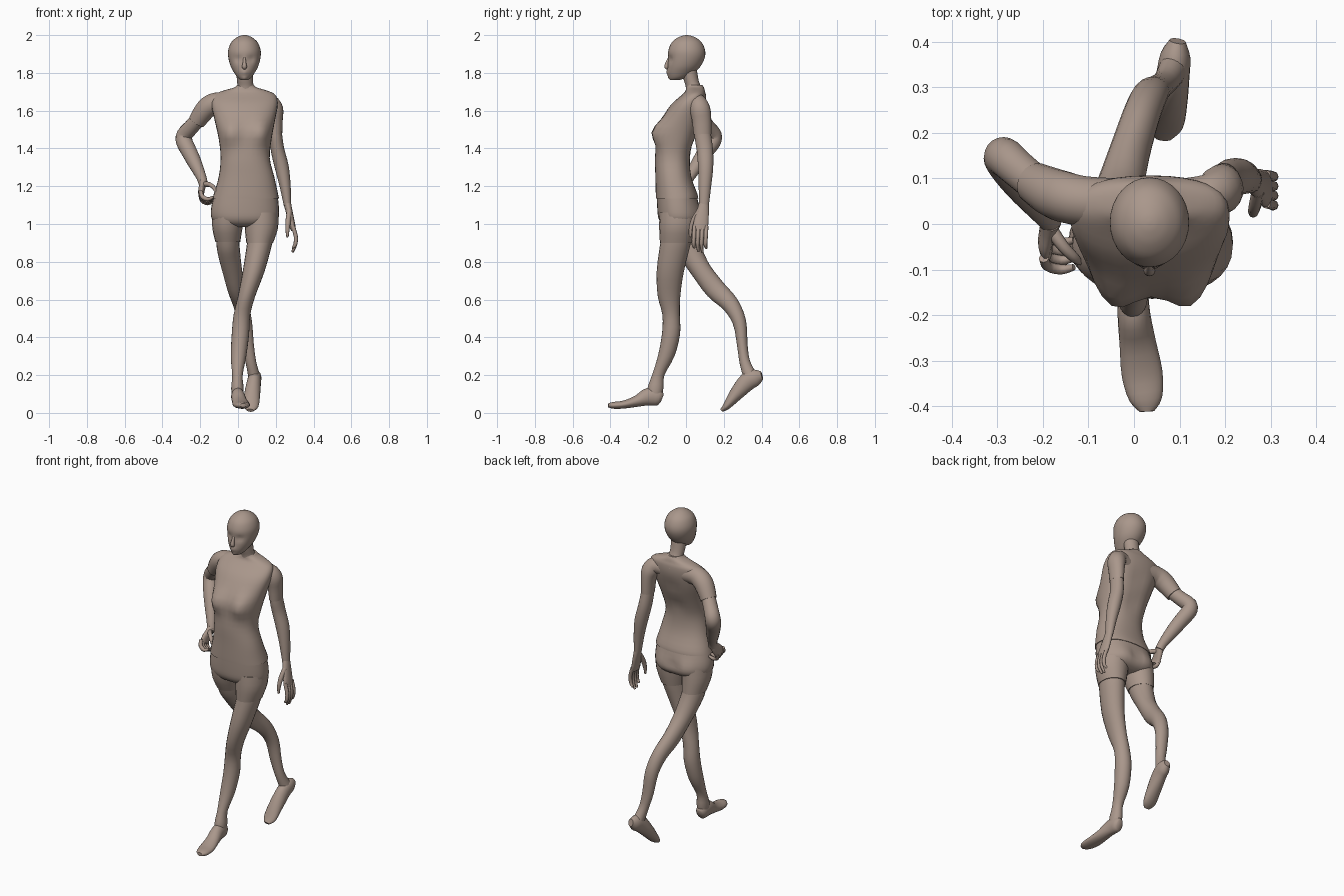
import bpy, bmesh, math
from mathutils import Vector

skin = bpy.data.materials.new("taupe_plastic")
skin.diffuse_color = (0.40, 0.31, 0.26, 1)


def catmull(a, b, c, d, t):
    return [0.5 * (2 * q + (r - p) * t + (2 * p - 5 * q + 4 * r - s) * t * t
                   + (3 * q - p - 3 * r + s) * t ** 3) for p, q, r, s in zip(a, b, c, d)]


def loft(name, pts, flat=False, n=20, steps=3, power=1.0, bumps=(), side=(1, 0, 0)):
    """Loft of elliptic rings; each point is x, y, z, half width, half depth.
    bumps: x, y, z, radius, push along y."""
    p = [q if len(q) == 5 else (*q, q[3]) for q in pts]
    p = [p[0]] + p + [p[-1]]
    rows = [catmull(*p[i:i + 4], s / steps) for i in range(len(p) - 3) for s in range(steps)]
    rows.append(list(p[-1]))
    cen = [Vector(r[:3]) for r in rows]
    bm = bmesh.new()
    rings = []
    for i, r in enumerate(rows):
        t = cen[min(i + 1, len(cen) - 1)] - cen[max(i - 1, 0)]
        t = Vector((0, 0, 1)) if flat else t.normalized()
        u = Vector(side)
        u = (u - t * u.dot(t)).normalized()
        v = t.cross(u)
        ring = []
        for k in range(n):
            a = 2 * math.pi * k / n
            c, s = (math.copysign(abs(f(a)) ** power, f(a)) for f in (math.cos, math.sin))
            co = cen[i] + u * c * max(r[3], 0.002) + v * s * max(r[4], 0.002)
            move = 0
            for bx, by, bz, br, push in bumps:
                move += push * math.exp(-((co - Vector((bx, by, bz))).length / br) ** 2)
            co.y += move
            ring.append(bm.verts.new(co))
        rings.append(ring)
    for a, b in zip(rings, rings[1:]):
        for k in range(n):
            bm.faces.new((a[k], a[(k + 1) % n], b[(k + 1) % n], b[k]))
    bm.faces.new(rings[0])
    bm.faces.new(rings[-1])
    bmesh.ops.recalc_face_normals(bm, faces=bm.faces)
    me = bpy.data.meshes.new(name)
    bm.to_mesh(me)
    bm.free()
    me.materials.append(skin)
    ob = bpy.data.objects.new(name, me)
    bpy.context.collection.objects.link(ob)
    bpy.ops.object.select_all(action='DESELECT')
    ob.select_set(True)
    bpy.context.view_layer.objects.active = ob
    bpy.ops.object.shade_smooth_by_angle(angle=math.radians(50))
    return ob


# Head with eye sockets, brow and lips; nose and neck
HX = 0.034
loft("head", [(HX, -.058, 1.762, .018, .022), (HX, -.042, 1.775, .036, .047),
              (HX, -.027, 1.80, .054, .070), (HX, -.010, 1.835, .073, .087),
              (HX, .002, 1.88, .085, .097), (HX, .004, 1.92, .086, .097),
              (HX, .004, 1.96, .071, .080), (HX, .004, 1.985, .045, .051),
              (HX, .004, 1.997, .02, .022), (HX, .004, 2.0, .003, .003)],
     flat=True, n=32, steps=4,
     bumps=[(HX - .034, -.085, 1.872, .018, .012), (HX + .034, -.085, 1.872, .018, .012),
            (HX, -.1, 1.803, .015, -.007), (HX, -.085, 1.772, .015, -.006)])
loft("nose", [(HX, -.086, 1.885, .006), (HX, -.099, 1.855, .009), (HX, -.103, 1.832, .013, .012),
              (HX, -.097, 1.822, .008, .006)], n=12)
loft("neck", [(.04, .055, 1.67, .062, .052), (.04, .04, 1.725, .044, .041),
              (.037, .028, 1.76, .043, .039), (.036, .015, 1.82, .045, .042)], flat=True)

# Torso with bust, slight hollow down the spine
loft("torso", [(.041, -.047, 1.135, .176, .112), (.042, -.05, 1.16, .170, .110),
               (.045, -.067, 1.25, .147, .095), (.038, -.071, 1.35, .130, .093),
               (.038, -.05, 1.45, .140, .102), (.036, -.02, 1.55, .160, .108),
               (.035, .012, 1.63, .175, .093), (.036, .04, 1.68, .165, .066),
               (.038, .048, 1.703, .125, .052), (.04, .048, 1.722, .062, .047),
               (.04, .045, 1.735, .045, .042)],
     flat=True, n=32, power=.88,
     bumps=[(-.045, -.13, 1.485, .062, -.05), (.125, -.13, 1.485, .062, -.05),
            (.04, .05, 1.42, .05, -.012), (.04, .09, 1.55, .05, -.010)])

# Hips and short trouser legs
loft("hips", [(.041, -.048, 1.142, .170, .107), (.037, -.042, 1.08, .180, .110),
              (.037, -.038, 1.03, .177, .108), (.037, -.036, 1.0, .150, .09),
              (.037, -.036, .985, .09, .06)], flat=True, n=32, power=.9,
     bumps=[(-.045, .06, 1.05, .06, .02), (.12, .06, 1.05, .06, .016),
            (.037, .07, 1.06, .025, -.012)])
loft("shorts_leg_right", [(-.048, -.035, 1.06, .088, .1), (-.056, -.025, .98, .080, .095),
                          (-.054, -.005, .905, .066, .08)], flat=True)
loft("shorts_leg_left", [(.125, -.04, 1.06, .088, .1), (.124, -.046, .98, .088, .096),
                         (.115, -.053, .90, .071, .085)], flat=True)

# Legs: left one planted in front, right one trailing
loft("leg_left", [(.117, -.05, .94, .066, .08), (.115, -.055, .9, .067, .081),
                  (.083, -.083, .75, .058, .072), (.046, -.09, .62, .046, .06),
                  (.021, -.079, .52, .044, .046), (.013, -.079, .42, .046, .048),
                  (.003, -.105, .30, .041, .044), (-.003, -.147, .20, .028, .033),
                  (-.003, -.162, .13, .033, .042), (-.002, -.165, .08, .03, .036)], flat=True)
loft("leg_right", [(-.055, -.015, .94, .061, .075), (-.053, .004, .89, .061, .072),
                   (-.045, .035, .83, .058, .062), (-.03, .083, .75, .052, .054),
                   (-.01, .155, .655, .045, .055), (.015, .235, .575, .041, .046),
                   (.035, .283, .48, .039, .036), (.05, .298, .36, .034, .028),
                   (.068, .311, .27, .028, .028), (.084, .337, .20, .031, .036)])

# Feet
loft("foot_left", [(-.004, -.126, .078, .018, .022), (-.003, -.145, .083, .032, .043),
                   (0, -.2, .085, .036, .047), (.008, -.26, .062, .040, .030),
                   (.018, -.33, .044, .045, .021), (.026, -.385, .040, .036, .018),
                   (.028, -.412, .040, .016, .010)])
loft("foot_right", [(.096, .402, .198, .018, .022), (.091, .37, .188, .033, .044),
                    (.085, .325, .165, .037, .048), (.075, .264, .098, .042, .036),
                    (.068, .215, .036, .040, .020), (.065, .188, .013, .018, .009)])

# Sleeves
loft("sleeve_left", [(.11, .05, 1.635, .05), (.165, .062, 1.64, .048), (.19, .075, 1.605, .050, .054),
                     (.197, .083, 1.55, .040, .051), (.199, .087, 1.475, .035, .047)], side=(1, 0, .3))
loft("sleeve_right", [(-.03, .045, 1.64, .055), (-.11, .05, 1.642, .055), (-.155, .06, 1.622, .056),
                      (-.185, .072, 1.59, .053), (-.218, .09, 1.542, .046)], side=(0, -1, .3))

# Forearms: left hangs, right bent with hand at the waist
loft("arm_left", [(.199, .086, 1.51, .032, .042), (.201, .09, 1.46, .034, .044),
                  (.210, .1, 1.39, .036, .043), (.232, .104, 1.3, .037, .040),
                  (.250, .1, 1.2, .029, .033), (.262, .095, 1.1, .020, .026)])
loft("arm_right", [(-.205, .08, 1.56, .040), (-.25, .117, 1.51, .041), (-.283, .146, 1.472, .043),
                   (-.284, .14, 1.435, .044), (-.262, .108, 1.39, .042), (-.232, .07, 1.33, .038),
                   (-.195, .02, 1.25, .027), (-.183, .003, 1.21, .024)], side=(.8, -.6, 0))

# Left hand
loft("palm_left", [(.260, .096, 1.115, .020, .025), (.272, .088, 1.06, .018, .034),
                   (.288, .077, .99, .016, .041), (.294, .075, .965, .012, .036)], n=14)
for i in range(4):
    y, end = .045 + .021 * i, (.875, .853, .850, .872)[i]
    loft(f"finger_left_{i + 1}", [(.290, y, .99, .011), (.306, y - .003, .935, .011),
                                  (.303, y - .005, .89, .010), (.288, y, end, .006)], n=8)
loft("thumb_left", [(.272, .07, 1.07, .014), (.266, .04, 1.02, .014),
                    (.262, .025, .97, .011), (.262, .022, .93, .006)], n=8)

# Right hand, fingers curled round into a ring
loft("palm_right", [(-.184, .005, 1.225, .022, .024), (-.19, -.015, 1.195, .018, .032),
                    (-.195, -.04, 1.165, .016, .038), (-.19, -.05, 1.145, .012, .036)],
     n=14)
for i in range(4):
    dy, dz = -.02 * i, .007 * i
    loft(f"finger_right_{i + 1}", [(-.198, -.015 + dy, 1.155 + dz, .011),
                                   (-.190, -.032 + dy, 1.125 + dz, .012),
                                   (-.160, -.040 + dy, 1.110 + dz, .011),
                                   (-.132, -.035 + dy, 1.122 + dz, .007)], n=8, side=(0, 1, 0))
loft("thumb_right", [(-.180, -.015, 1.208, .015), (-.155, -.05, 1.21, .013),
                     (-.130, -.075, 1.195, .011), (-.118, -.085, 1.17, .006)], n=8, side=(0, 0, 1))
